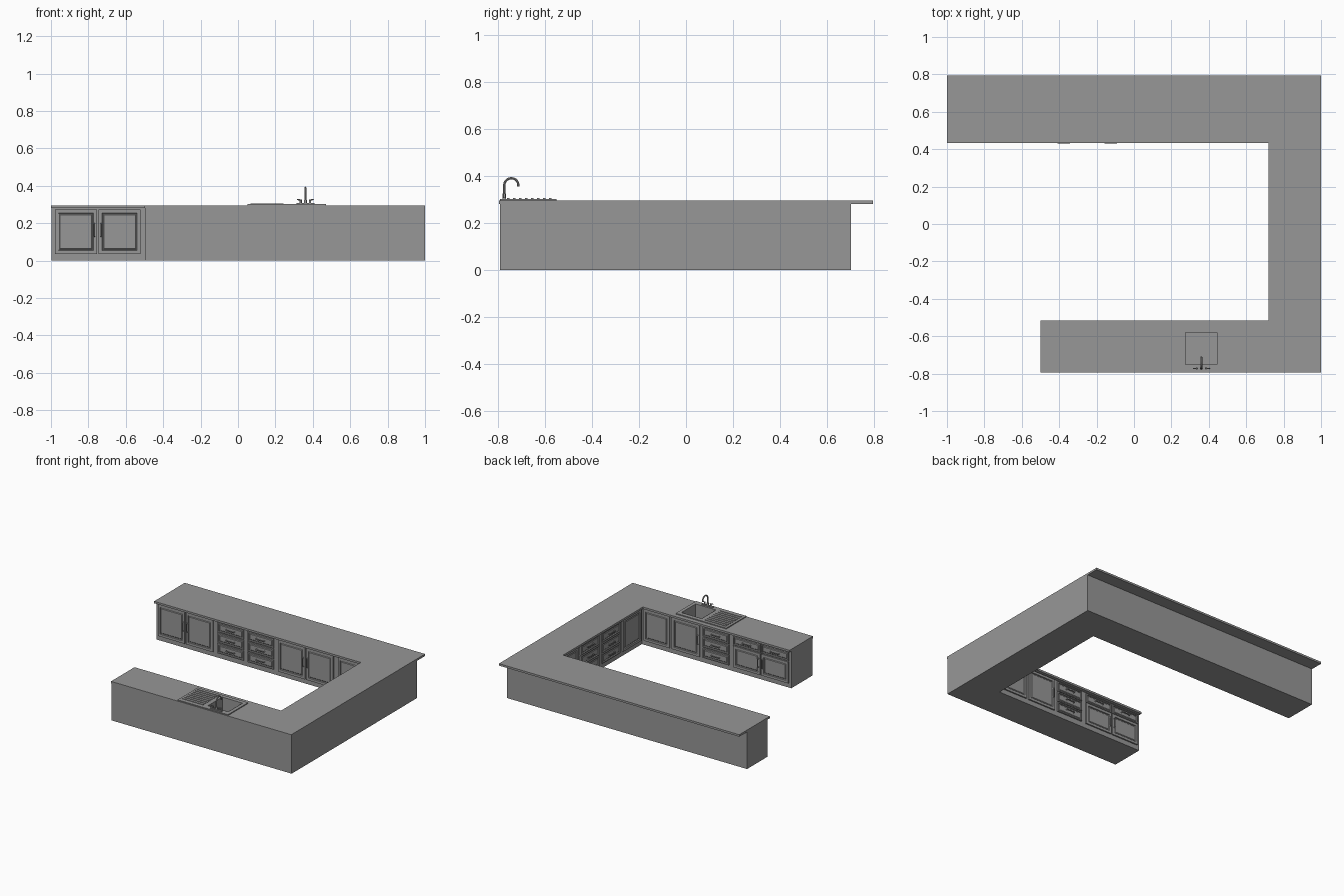
import bpy, bmesh
from mathutils import Matrix, Vector

if "Cube" in bpy.data.objects:
    bpy.data.objects.remove(bpy.data.objects["Cube"])

grey = bpy.data.materials.new("mid_grey")
grey.use_nodes = True
grey.diffuse_color = (0.31, 0.31, 0.31, 1)
grey.node_tree.nodes["Principled BSDF"].inputs["Base Color"].default_value = grey.diffuse_color


def add_object(name, bm):
    bmesh.ops.recalc_face_normals(bm, faces=bm.faces)
    mesh = bpy.data.meshes.new(name)
    bm.to_mesh(mesh)
    bm.free()
    mesh.materials.append(grey)
    ob = bpy.data.objects.new(name, mesh)
    bpy.context.collection.objects.link(ob)
    return ob


def box_into(bm, lo, hi):
    lo, hi = Vector(lo), Vector(hi)
    mat = Matrix.Translation((lo + hi) / 2) @ Matrix.Diagonal((*(hi - lo), 1))
    return bmesh.ops.create_cube(bm, size=1, matrix=mat)["verts"]


def box(name, lo, hi, open_top=False):
    bm = bmesh.new()
    box_into(bm, lo, hi)
    if open_top:
        bm.normal_update()
        bmesh.ops.delete(bm, geom=[f for f in bm.faces if f.normal.z > 0.9], context="FACES")
    ob = add_object(name, bm)
    if open_top:
        ob.data.flip_normals()
    return ob


def prism(name, outline, z0, z1):
    bm = bmesh.new()
    face = bm.faces.new([bm.verts.new((x, y, z0)) for x, y in outline])
    top = bmesh.ops.extrude_face_region(bm, geom=[face])["geom"]
    bmesh.ops.translate(bm, vec=(0, 0, z1 - z0),
                        verts=[v for v in top if isinstance(v, bmesh.types.BMVert)])
    return add_object(name, bm)


def tube(name, points, radius, matrix=Matrix()):
    curve = bpy.data.curves.new(name, "CURVE")
    curve.dimensions = "3D"
    curve.bevel_depth, curve.bevel_resolution = radius, 2
    curve.use_fill_caps = True
    spline = curve.splines.new("POLY")
    spline.points.add(len(points) - 1)
    for p, co in zip(spline.points, points):
        p.co = (*(matrix @ Vector(co)), 1)
    curve.materials.append(grey)
    ob = bpy.data.objects.new(name, curve)
    bpy.context.collection.objects.link(ob)
    bpy.ops.object.select_all(action="DESELECT")
    ob.select_set(True)
    bpy.context.view_layer.objects.active = ob
    bpy.ops.object.convert(target="MESH")
    bpy.ops.object.shade_smooth_by_angle()


def cylinder(name, x, y, z0, z1, radius):
    bm = bmesh.new()
    bmesh.ops.create_cone(bm, cap_ends=True, segments=16, radius1=radius, radius2=radius,
                          depth=z1 - z0, matrix=Matrix.Translation((x, y, (z0 + z1) / 2)))
    return add_object(name, bm)


# Cabinet fronts: local x runs along the wall, local y points out of it
def front(name, frame, u0, u1, z0, z1, border):
    bm = bmesh.new()
    box_into(bm, (u0, -0.002, z0), (u1, 0.010, z1))
    bm.normal_update()
    face = max(bm.faces, key=lambda f: f.normal.y)
    for thick, depth in ((border, 0), (0.003, -0.007), (0.005, 0), (0.006, 0.004)):
        bmesh.ops.inset_region(bm, faces=[face], thickness=thick, depth=depth)
    bm.transform(frame)
    add_object(name, bm)


def handle(name, frame, u, z, along):
    half = Vector((0.034, 0, 0)) if along == "u" else Vector((0, 0, 0.034))
    mid, out = Vector((u, 0.008, z)), Vector((0, 0.012, 0))
    tube(name, [mid - half, mid - half * 0.9 + out, mid + half * 0.9 + out, mid + half],
         0.0042, frame)


BOTTOM, TOP, GAP = 0.035, 0.273, 0.005


def door(name, frame, u0, u1, top=TOP, handle_side=0):
    front(name, frame, u0 + GAP, u1 - GAP, BOTTOM, top, 0.026)
    if handle_side:
        u = u1 - 0.018 if handle_side > 0 else u0 + 0.018
        handle(name + "_handle", frame, u, (BOTTOM + top) / 2 + 0.01, "z")


def drawer(name, frame, u0, u1, z0, z1):
    front(name, frame, u0 + GAP, u1 - GAP, z0 + 0.003, z1 - 0.003, 0.011)
    handle(name + "_handle", frame, (u0 + u1) / 2, (z0 + z1) / 2, "u")


def door_pair(name, frame, u0, u1, top=TOP):
    mid = (u0 + u1) / 2
    door(name + "_door_a", frame, u0 + 0.016, mid, top, 1)
    door(name + "_door_b", frame, mid, u1 - 0.016, top, -1)


def drawer_stack(name, frame, u0, u1):
    step = (TOP - BOTTOM) / 3
    for i in range(3):
        z = BOTTOM + i * step
        drawer(f"{name}_drawer_{i + 1}", frame, u0 + 0.012, u1 - 0.012, z, z + step)


def wall_frame(origin, along, out):
    m = Matrix((along, out, (0, 0, 1))).transposed().to_4x4()
    return Matrix.Translation(origin) @ m


# Carcass and worktop
def u_outline(left_b, left_f, back, front_y, inner_b, inner_f, inner_x):
    return [(left_b, back), (1, back), (1, front_y), (left_f, front_y),
            (left_f, inner_f), (inner_x, inner_f), (inner_x, inner_b), (left_b, inner_b)]


BACK_Y, FRONT_Y, SIDE_X = 0.455, -0.54, 0.745
carcass = prism("cabinet_carcass",
                u_outline(-0.998, -0.498, 0.70, -0.79, BACK_Y, FRONT_Y, SIDE_X), 0, 0.28)
worktop = prism("worktop", u_outline(-1, -0.5, 0.795, -0.795, 0.432, -0.516, 0.72), 0.28, 0.295)

# Back run
back = wall_frame((0, BACK_Y, 0), (1, 0, 0), (0, -1, 0))
door_pair("back_left", back, -1, -0.5)
drawer_stack("back_a", back, -0.5, -0.25)
drawer_stack("back_b", back, -0.25, 0)
door_pair("back_middle", back, 0, 0.5)
door("back_corner_door", back, 0.515, 0.73)

# Side run
side = wall_frame((SIDE_X, 0, 0), (0, 1, 0), (-1, 0, 0))
door("side_front_corner_door", side, -0.525, -0.30)
drawer_stack("side_a", side, -0.29, -0.04)
drawer_stack("side_b", side, -0.04, 0.21)
door("side_back_corner_door", side, 0.22, 0.44)

# Sink run
sink = wall_frame((0, FRONT_Y, 0), (1, 0, 0), (0, 1, 0))
door("sink_corner_door", sink, 0.505, 0.73)
door("sink_door", sink, 0.255, 0.495, TOP, -1)
drawer_stack("sink", sink, 0, 0.25)
door_pair("sink_end", sink, -0.5, 0, 0.196)
for i, u in enumerate((-0.484, -0.25)):
    drawer(f"sink_end_drawer_{i + 1}", sink, u, u + 0.234, 0.198, TOP)

# Sink plate, with the basin hole cut through plate, worktop and carcass
plate = box("sink_plate", (0.05, -0.79, 0.294), (0.47, -0.55, 0.302))
cutter = box("basin_cutter", (0.275, -0.75, 0.20), (0.445, -0.58, 0.35))
cutter.hide_render = True
for ob in (plate, worktop, carcass):
    mod = ob.modifiers.new("basin_hole", "BOOLEAN")
    mod.object, mod.operation, mod.solver = cutter, "DIFFERENCE", "EXACT"
    bpy.ops.object.select_all(action="DESELECT")
    bpy.context.view_layer.objects.active = ob
    ob.select_set(True)
    bpy.ops.object.modifier_apply(modifier=mod.name)
bpy.data.objects.remove(cutter)
box("sink_basin", (0.277, -0.748, 0.203), (0.443, -0.582, 0.302), open_top=True)
cylinder("drain", 0.36, -0.665, 0.203, 0.206, 0.010)

# Draining ribs
for i in range(8):
    y = -0.755 + i * 0.0255
    box(f"drainer_rib_{i + 1}", (0.068, y - 0.005, 0.301), (0.243, y + 0.005, 0.306))

# Tap
TAP_X, TAP_Y = 0.36, -0.772
box("tap_base", (0.312, TAP_Y - 0.008, 0.301), (0.408, TAP_Y + 0.008, 0.308))
cylinder("tap_stem", TAP_X, TAP_Y, 0.305, 0.325, 0.008)
arc = [Matrix.Rotation(-i * 0.31416, 3, "X") @ Vector((0, -0.03, 0)) for i in range(11)]
spout = [(TAP_X, TAP_Y, 0.32)] + [(TAP_X, TAP_Y + 0.03 + p.y, 0.36 + p.z) for p in arc]
tube("tap_spout", spout + [(TAP_X, TAP_Y + 0.06, 0.355)], 0.005)
for side_name, s in (("left", 1), ("right", -1)):
    x = TAP_X + s * 0.025
    cylinder(f"tap_{side_name}_valve", x, TAP_Y, 0.305, 0.322, 0.006)
    tube(f"tap_{side_name}_lever", [(x - s * 0.006, TAP_Y, 0.324), (x + s * 0.02, TAP_Y, 0.326)], 0.003)
